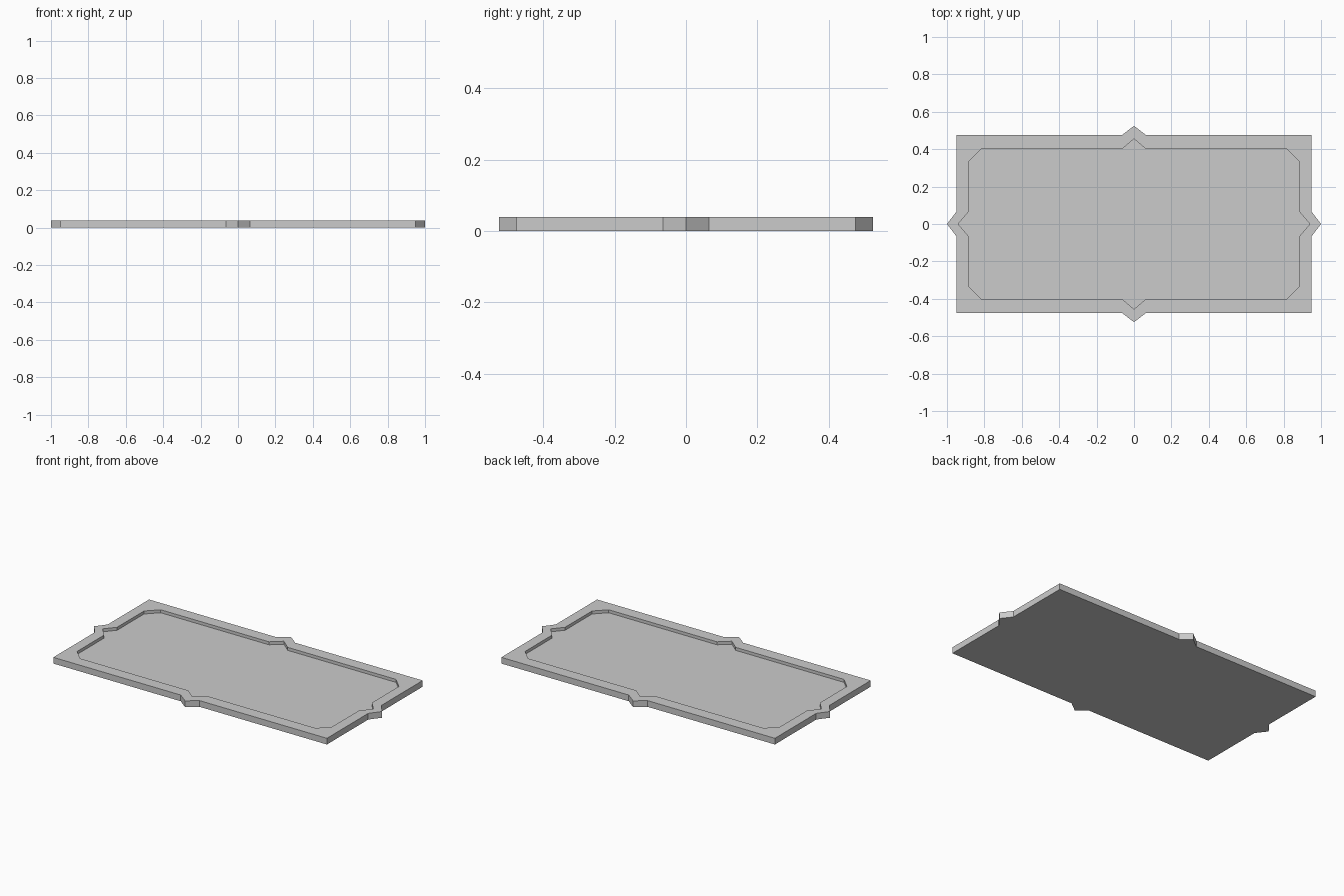
import bpy, bmesh

if "Cube" in bpy.data.objects:
    bpy.data.objects.remove(bpy.data.objects["Cube"])

HEIGHT, FLOOR = 0.039, 0.02
BUMP = 0.065  # half width of the pointed bumps


def outline(w, d, tip_x, tip_y, cut=0.0):
    """Closed rectangle outline with a point mid-side and optional cut corners."""
    corner = [(w, d - cut), (w - cut, d)] if cut else [(w, d)]
    quarter = [(tip_x, 0), (w, BUMP)] + corner + [(BUMP, d), (0, tip_y)]
    half = quarter + [(-x, y) for x, y in quarter[-2::-1]]
    return half + [(x, -y) for x, y in half[-2:0:-1]]


def ring(bm, pts, z):
    return [bm.verts.new((x, y, z)) for x, y in pts]


def wall(bm, a, b):
    for i in range(len(a)):
        j = (i + 1) % len(a)
        bm.faces.new((a[i], a[j], b[j], b[i]))


outer = outline(0.95, 0.475, 1.0, 0.525)
inner = outline(0.885, 0.40, 0.94, 0.455, 0.068)

bm = bmesh.new()
# outer wall and underside
bottom = ring(bm, outer, 0)
top = ring(bm, outer, HEIGHT)
wall(bm, bottom, top)
bm.faces.new(bottom[::-1])
# recess wall and floor
lip = ring(bm, inner, HEIGHT)
floor = ring(bm, inner, FLOOR)
wall(bm, lip, floor)
bm.faces.new(floor)
# flat rim between the two outlines
edges = [bm.edges.get((r[i], r[(i + 1) % len(r)])) for r in (top, lip) for i in range(len(r))]
bmesh.ops.triangle_fill(bm, use_beauty=True, use_dissolve=False, edges=edges, normal=(0, 0, 1))
bmesh.ops.recalc_face_normals(bm, faces=bm.faces)

mesh = bpy.data.meshes.new("tray_panel")
bm.to_mesh(mesh)
bm.free()
bpy.context.collection.objects.link(bpy.data.objects.new("tray_panel", mesh))
